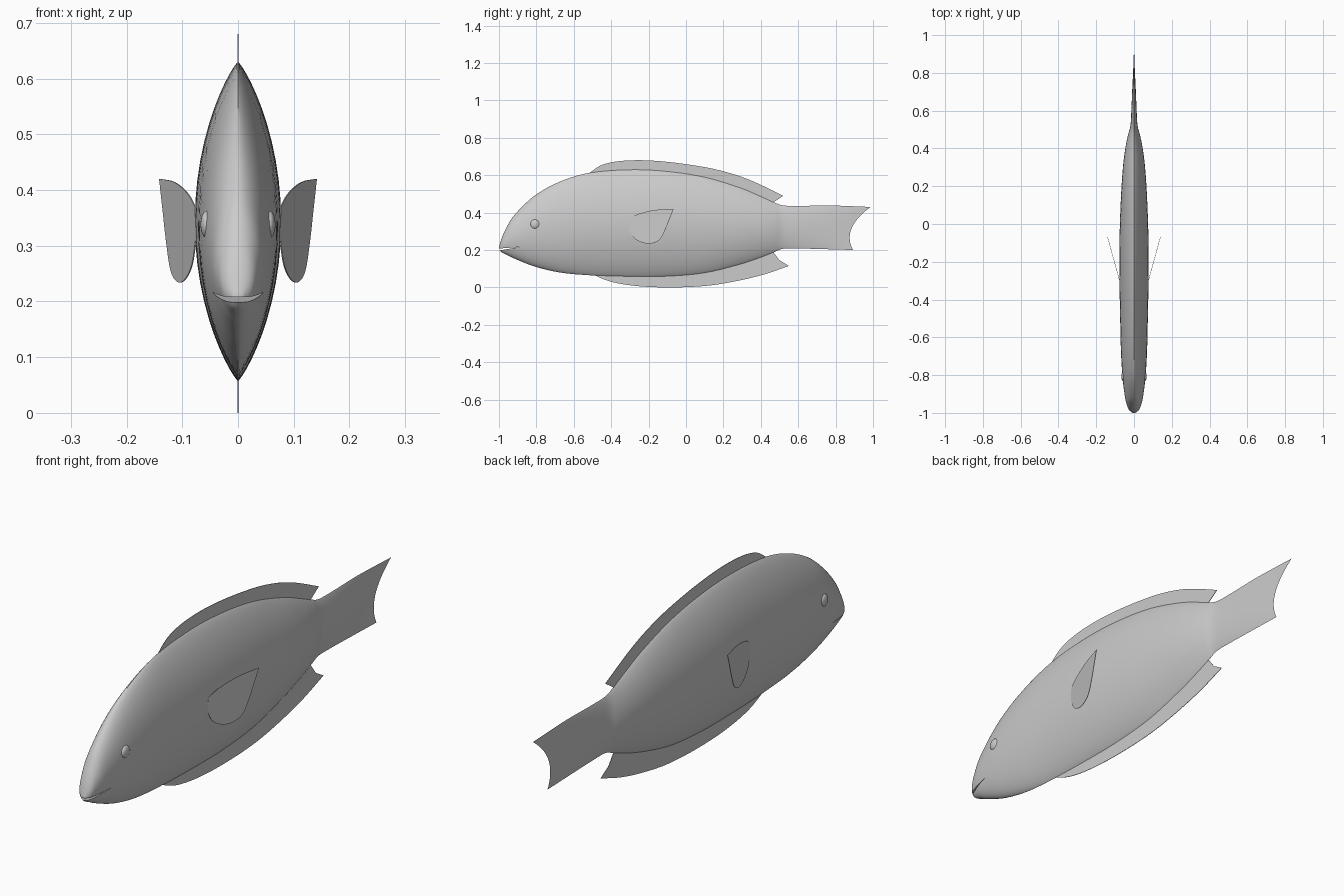
import bpy, bmesh, math
from mathutils import Vector

cube = bpy.data.objects.get("Cube")
if cube:
    bpy.data.objects.remove(cube, do_unlink=True)

grey = bpy.data.materials.new("plain_grey")
grey.use_nodes = True
grey.diffuse_color = (0.6, 0.6, 0.6, 1)
grey.node_tree.nodes["Principled BSDF"].inputs["Base Color"].default_value = (0.6, 0.6, 0.6, 1)


def spline(points, steps):
    """Smooth curve through points of any dimension."""
    pts = [Vector(p) for p in points]
    out = []
    for i in range(len(pts) - 1):
        a, b, c, d = pts[max(i - 1, 0)], pts[i], pts[i + 1], pts[min(i + 2, len(pts) - 1)]
        for s in range(steps):
            t = s / steps
            out.append(0.5 * (2 * b + (c - a) * t + (2 * a - 5 * b + 4 * c - d) * t**2
                              + (3 * b - a - 3 * c + d) * t**3))
    return out + [pts[-1]]


def add_object(name, bm, angle=None):
    bmesh.ops.recalc_face_normals(bm, faces=bm.faces)
    mesh = bpy.data.meshes.new(name)
    bm.to_mesh(mesh)
    bm.free()
    mesh.materials.append(grey)
    obj = bpy.data.objects.new(name, mesh)
    bpy.context.collection.objects.link(obj)
    bpy.ops.object.select_all(action='DESELECT')
    obj.select_set(True)
    bpy.context.view_layer.objects.active = obj
    if angle:
        bpy.ops.object.shade_smooth_by_angle(angle=math.radians(angle))
    return obj


def add_fin(name, outline, place):
    """Thin sheet from a (y, z) outline, put in space by place(y, z)."""
    bm = bmesh.new()
    bm.faces.new([bm.verts.new(place(y, z)) for y, z in outline])
    fin = add_object(name, bm)
    solid = fin.modifiers.new("thickness", 'SOLIDIFY')
    solid.thickness = 0.002
    solid.offset = 0


# Body and tail: lens-shaped sections given as (y, bottom, top, half width)
sections = [
    (-1.0, .2, .215, .008), (-.985, .187, .265, .026), (-.96, .175, .32, .037),
    (-.915, .153, .39, .048), (-.81, .112, .49, .061), (-.675, .08, .565, .069),
    (-.515, .065, .613, .073), (-.3, .058, .63, .077), (-.1, .059, .621, .077),
    (.1, .077, .59, .071), (.285, .122, .535, .06), (.4, .16, .487, .046),
    (.47, .188, .455, .032), (.52, .207, .438, .019), (.6, .208, .436, .014),
    (.72, .205, .438, .009), (.885, .2, .43, 0)]
SIDES = 48
bm = bmesh.new()
rings = []
for y, low, high, width in spline(sections, 5):
    power = 1 + 0.7 * min(1, (y + 1) / 0.5)
    fork = max(0, (y - .52) / .365)
    ring = []
    for i in range(SIDES):
        a = math.tau * i / SIDES
        c, t = math.cos(a), math.sin(a)
        x = math.copysign(width * abs(c) ** power, c)
        ring.append(bm.verts.new((x, y + fork * (.047 * t + .055 * t * t),
                                  (low + high) / 2 + t * (high - low) / 2)))
    rings.append(ring)
for r, s in zip(rings, rings[1:]):
    for i in range(SIDES):
        j = (i + 1) % SIDES
        bm.faces.new((r[i], r[j], s[j], s[i]))
bm.faces.new(rings[0])
bmesh.ops.remove_doubles(bm, verts=bm.verts, dist=1e-5)
body = add_object("body", bm)

# Mouth: narrow wedge cut into the snout
bm = bmesh.new()
ends = [[bm.verts.new((x, y, z)) for y, z in ((-1.02, .194), (-1.02, .206), (-.88, .217))]
        for x in (-.1, .1)]
for end in ends:
    bm.faces.new(end)
for i in range(3):
    j = (i + 1) % 3
    bm.faces.new((ends[0][i], ends[0][j], ends[1][j], ends[1][i]))
cutter = add_object("mouth_cutter", bm)
cutter.hide_render = True
cut = body.modifiers.new("mouth", 'BOOLEAN')
cut.operation = 'DIFFERENCE'
cut.object = cutter
cutter.select_set(False)
body.select_set(True)
bpy.context.view_layer.objects.active = body
bpy.ops.object.modifier_apply(modifier="mouth")
bpy.data.objects.remove(cutter, do_unlink=True)
bpy.ops.object.shade_smooth_by_angle(angle=math.radians(45))

# Dorsal and anal fins: curved outer edge, notched rear, base buried in the body
dorsal = spline([(-.52, .608), (-.46, .65), (-.38, .672), (-.27, .68), (-.14, .675),
                 (.02, .656), (.18, .626), (.34, .575), (.52, .49)], 4)
dorsal += [(.475, .46), (.45, .44), (.28, .5), (.1, .55), (-.3, .58)]
anal = spline([(-.5, .07), (-.4, .03), (-.25, .006), (-.06, 0), (.125, .01),
               (.285, .037), (.42, .07), (.55, .115)], 4)
anal += [(.5, .145), (.47, .185), (.45, .21), (.28, .15), (.1, .11), (-.3, .1)]
for name, outline in (("dorsal_fin", dorsal), ("anal_fin", anal)):
    add_fin(name, outline, lambda y, z: (0, y, z))

# Paired fins flare outward toward the rear
paired = spline([(-.3, .37), (-.25, .394), (-.165, .414), (-.065, .42)], 4)
paired += spline([(-.068, .415), (-.09, .36), (-.11, .31), (-.14, .256), (-.185, .235),
                  (-.235, .24), (-.28, .267), (-.305, .315)], 4)

for side, label in ((1, "left"), (-1, "right")):
    add_fin(label + "_pectoral_fin", paired,
            lambda y, z: (side * (.075 + .275 * (y + .305)), y, z))

    # Eye: flattened ball set in the head
    bm = bmesh.new()
    bmesh.ops.create_uvsphere(bm, u_segments=24, v_segments=12, radius=.025)
    bmesh.ops.scale(bm, vec=(.45, 1, 1), verts=bm.verts)
    bmesh.ops.translate(bm, vec=(side * .056, -.807, .338), verts=bm.verts)
    add_object(label + "_eye", bm, 60)
